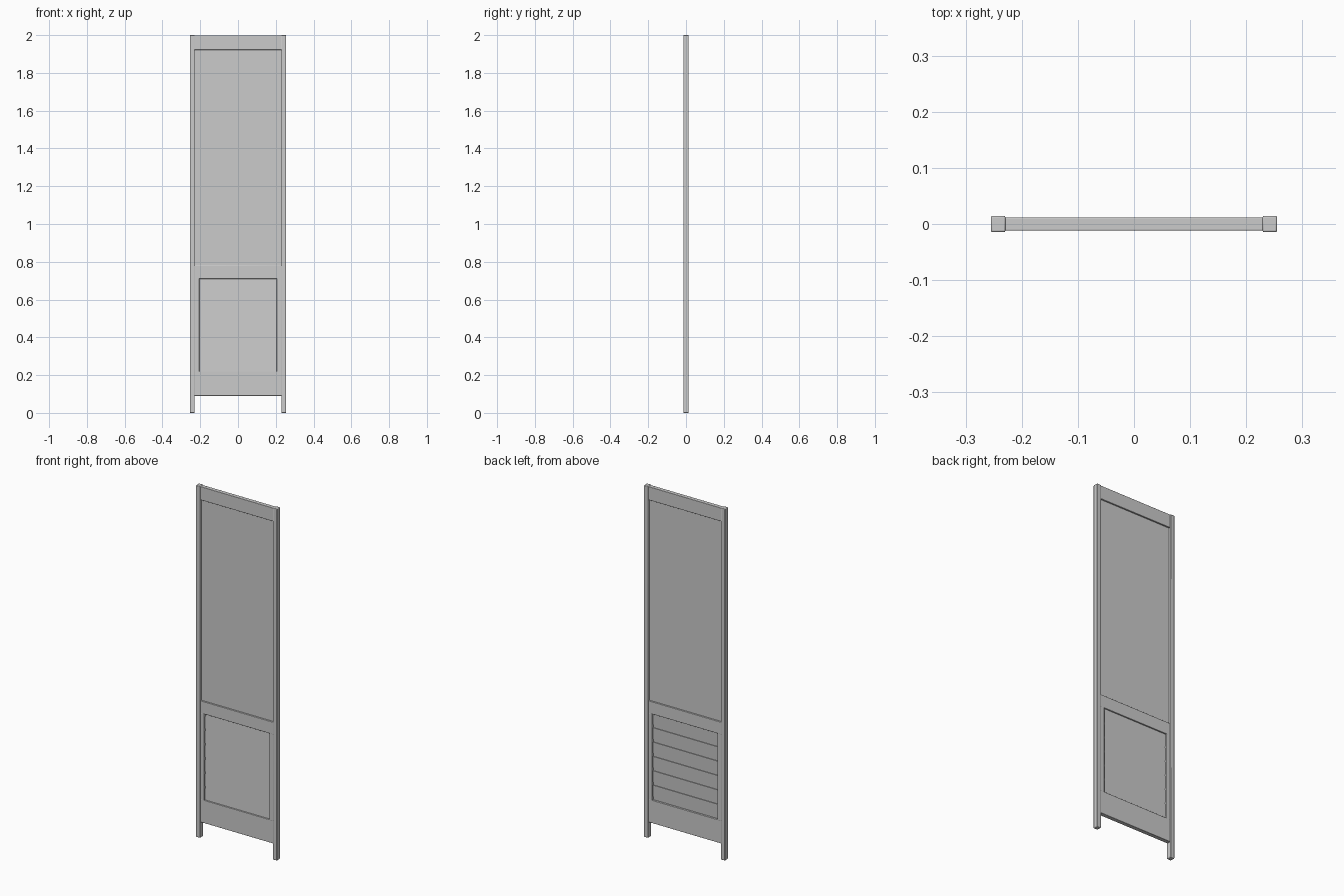
import bpy, math

if "Cube" in bpy.data.objects:
    bpy.data.objects.remove(bpy.data.objects["Cube"])


def box(name, x, y, z, bevel=0.0, tilt=0.0):
    """Box from (min, max) ranges, optional rounded edges and tilt about x."""
    mid = [(a + b) / 2 for a, b in (x, y, z)]
    bpy.ops.mesh.primitive_cube_add(size=1, location=mid)
    ob = bpy.context.object
    ob.name = name
    ob.scale = [b - a for a, b in (x, y, z)]
    bpy.ops.object.transform_apply(location=False, rotation=False, scale=True)
    ob.rotation_euler.x = tilt
    if bevel:
        mod = ob.modifiers.new("rounded_edges", 'BEVEL')
        mod.width = bevel
        mod.segments = 2
        bpy.ops.object.shade_smooth_by_angle(angle=math.radians(35))
    return ob


POST_IN, POST_OUT = 0.229, 0.255
STILE_IN = 0.205
RAIL_Y = (-0.0115, 0.0115)

# Posts and the narrow stiles beside the lower panel, both sides
for side, s in (("left", -1), ("right", 1)):
    box(f"{side}_post", sorted((s * POST_IN, s * POST_OUT)),
        (-0.0145, 0.0145), (0, 2), 0.003)
    box(f"{side}_lower_stile", sorted((s * STILE_IN, s * (POST_IN + 0.002))),
        RAIL_Y, (0.218, 0.712), 0.0015)

# Horizontal rails
for name, z in (("top_rail", (1.922, 1.998)),
                ("middle_rail", (0.71, 0.78)),
                ("bottom_rail", (0.09, 0.22))):
    box(name, (-POST_IN - 0.002, POST_IN + 0.002), RAIL_Y, z, 0.0015)

# Large thin upper panel
box("upper_panel", (-POST_IN - 0.002, POST_IN + 0.002),
    (-0.003, 0.003), (0.775, 1.927))

# Overlapping slats of the lower panel, tops leaning back
COUNT, Z0, Z1 = 6, 0.22, 0.71
pitch = (Z1 - Z0) / COUNT
for i in range(COUNT):
    z = Z0 + i * pitch
    box(f"slat_{i + 1}", (-STILE_IN - 0.004, STILE_IN + 0.004),
        (-0.0025, 0.0025), (z - 0.002, z + pitch + 0.002),
        tilt=-math.radians(2.5))
